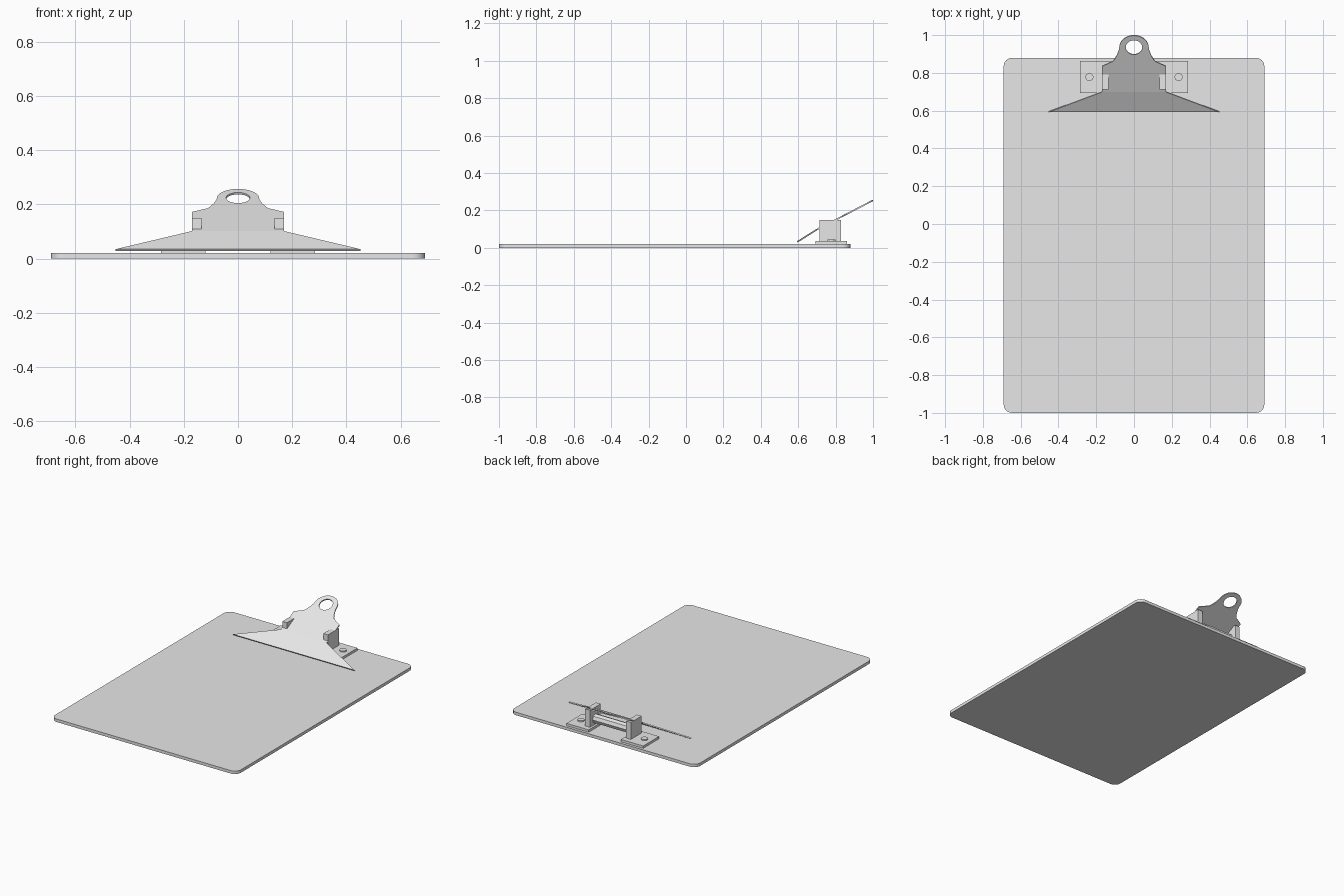
import bpy, bmesh, math

if "Cube" in bpy.data.objects:
    bpy.data.objects.remove(bpy.data.objects["Cube"])

grey = bpy.data.materials.new("plain_grey")
grey.diffuse_color = (0.8, 0.8, 0.8, 1)
grey.use_nodes = True
grey.node_tree.nodes["Principled BSDF"].inputs["Base Color"].default_value = grey.diffuse_color


def finish(name, bm):
    bmesh.ops.recalc_face_normals(bm, faces=bm.faces)
    me = bpy.data.meshes.new(name)
    bm.to_mesh(me)
    bm.free()
    me.materials.append(grey)
    ob = bpy.data.objects.new(name, me)
    bpy.context.collection.objects.link(ob)
    return ob


def prism(name, pts, z0, z1):
    bm = bmesh.new()
    face = bm.faces.new([bm.verts.new((x, y, z0)) for x, y in pts])
    top = bmesh.ops.extrude_face_region(bm, geom=[face])["geom"]
    bmesh.ops.translate(bm, vec=(0, 0, z1 - z0),
                        verts=[g for g in top if isinstance(g, bmesh.types.BMVert)])
    return finish(name, bm)


def box(name, x0, x1, y0, y1, z0, z1):
    return prism(name, [(x0, y0), (x1, y0), (x1, y1), (x0, y1)], z0, z1)


def arc(cx, cy, rx, ry, a0, a1, n):
    angles = [math.radians(a0 + (a1 - a0) * i / n) for i in range(n + 1)]
    return [(cx + rx * math.cos(a), cy + ry * math.sin(a)) for a in angles]


# Board with rounded corners
r = 0.045
outline = []
for cx, cy, a in ((0.69 - r, 0.88 - r, 0), (-0.69 + r, 0.88 - r, 90),
                  (-0.69 + r, -1 + r, 180), (0.69 - r, -1 + r, 270)):
    outline += arc(cx, cy, r, r, a, a + 90, 8)
prism("board", outline, 0, 0.02)

# Mounting feet, upright brackets and rivets
for side, s in (("left", -1), ("right", 1)):
    def span(a, b):
        return sorted((s * a, s * b))
    box(side + "_foot", *span(0.12, 0.285), 0.693, 0.862, 0.02, 0.036)
    box(side + "_bracket", *span(0.135, 0.17), 0.713, 0.828, 0.03, 0.15)
    prism(side + "_rivet", arc(s * 0.236, 0.778, 0.021, 0.021, 0, 345, 23), 0.03, 0.044)

# Hinge rod between the brackets
bm = bmesh.new()
bmesh.ops.create_cone(bm, cap_ends=True, segments=8, radius1=0.03, radius2=0.03, depth=0.28)
for v in bm.verts:
    x, y, z = v.co
    v.co = (z, 0.77 + y, 0.075 + x)
finish("hinge_rod", bm)


# Clip plate: drawn in plan, then lifted onto two slopes that meet at a bend
BEND = 0.70


def height(y):
    return 0.098 + (y - BEND) * (0.63 if y < BEND else 0.52)


half = [(0.17, BEND), (0.17, 0.836), (0.112, 0.862), (0.102, 0.874), (0.09, 0.896), (0.081, 0.918)]
loop = half + arc(0, 0.934, 0.078, 0.065, 0, 180, 20) + [(-x, y) for x, y in reversed(half)]
hole = arc(0, 0.936, 0.044, 0.038, 0, 345, 23)

bm = bmesh.new()
edges = []
for ring in (loop, hole):
    vs = [bm.verts.new((x, y, 0)) for x, y in ring]
    if ring is loop:
        corners = vs[0], vs[-1]
    edges += [bm.edges.new((vs[i - 1], vs[i])) for i in range(len(vs))]
bmesh.ops.triangle_fill(bm, edges=edges, use_beauty=True, normal=(0, 0, 1))
# Wide gripping flap
bm.faces.new([corners[1], bm.verts.new((-0.452, 0.594, 0)),
              bm.verts.new((0.452, 0.594, 0)), corners[0]])
for v in bm.verts:
    v.co.z = height(v.co.y)
clip = finish("clip_plate", bm)
mod = clip.modifiers.new("thickness", "SOLIDIFY")
mod.thickness = 0.008
mod.offset = 0
